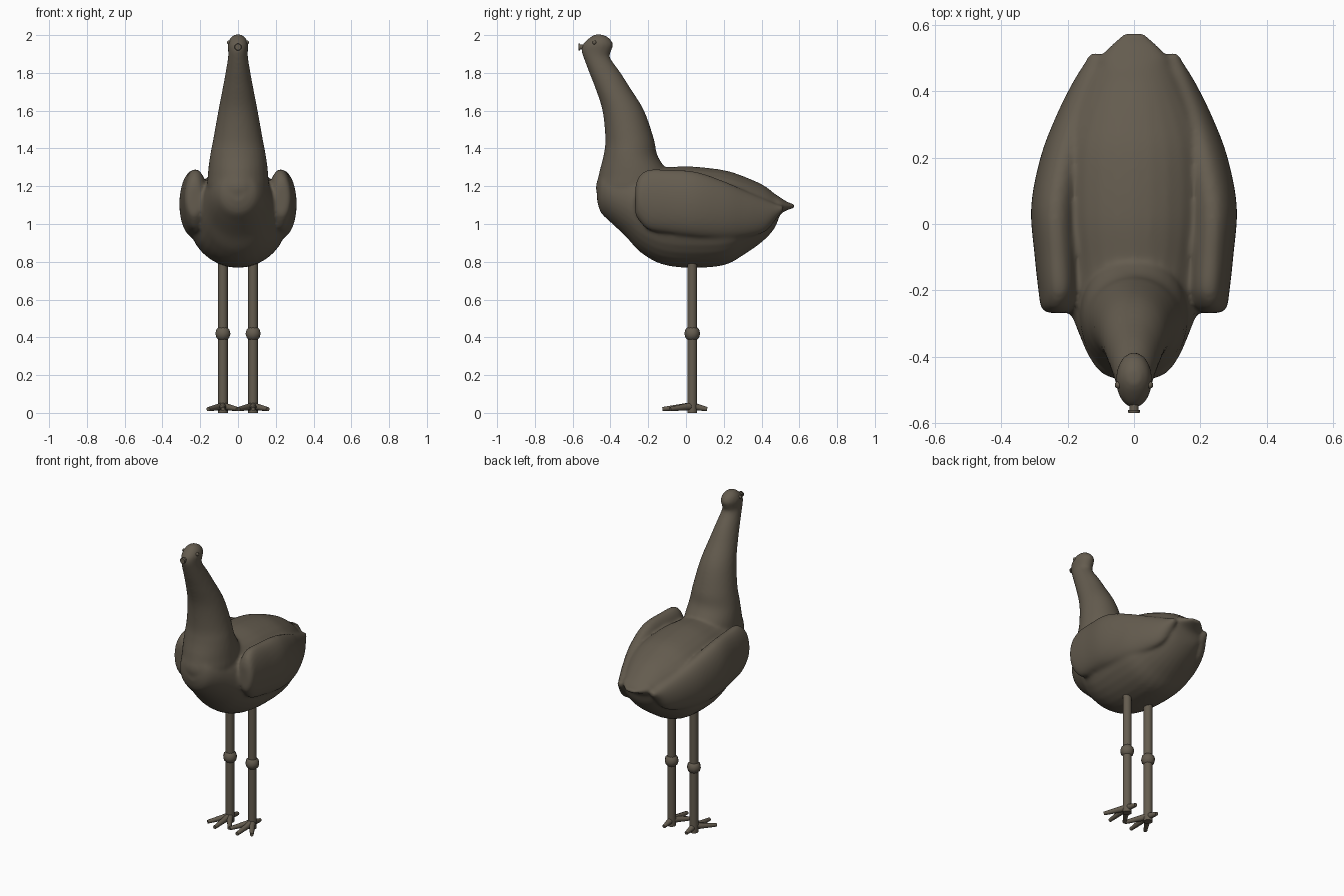
import bpy, bmesh, math
from mathutils import Vector

if "Cube" in bpy.data.objects:
    bpy.data.objects.remove(bpy.data.objects["Cube"])

mat = bpy.data.materials.new("dark taupe")
mat.diffuse_color = (0.128, 0.107, 0.078, 1)
mat.use_nodes = True
mat.node_tree.nodes["Principled BSDF"].inputs["Base Color"].default_value = mat.diffuse_color


def catmull(rows, steps=5):
    """Smoothly interpolate a short table of cross-sections."""
    out = []
    for i in range(len(rows) - 1):
        a, b = rows[max(i - 1, 0)], rows[i]
        c, d = rows[i + 1], rows[min(i + 2, len(rows) - 1)]
        for s in range(steps):
            t = s / steps
            out.append([0.5 * (2 * q + (r - p) * t + (2 * p - 5 * q + 4 * r - u) * t * t
                               + (3 * q - p - 3 * r + u) * t ** 3)
                        for p, q, r, u in zip(a, b, c, d)])
    return out + [list(rows[-1])]


def loft(bm, rows, place, n=32):
    """Closed skin through elliptical rings; place(row, cos, sin) gives a point."""
    rings = []
    for row in catmull(rows):
        rings.append([bm.verts.new(place(row, math.cos(2 * math.pi * k / n), math.sin(2 * math.pi * k / n)))
                      for k in range(n)])
    faces = []
    for a, b in zip(rings, rings[1:]):
        for k in range(n):
            j = (k + 1) % n
            faces.append(bm.faces.new((a[k], a[j], b[j], b[k])))
    faces += [bm.faces.new(rings[0]), bm.faces.new(rings[-1])]
    bmesh.ops.recalc_face_normals(bm, faces=faces)


def finish(name, bm):
    me = bpy.data.meshes.new(name)
    bm.to_mesh(me)
    bm.free()
    ob = bpy.data.objects.new(name, me)
    bpy.context.collection.objects.link(ob)
    me.materials.append(mat)
    return ob


def rod(name, p, q, r1, r2, n=12):
    """Tapered cylinder from p to q."""
    p, q = Vector(p), Vector(q)
    bm = bmesh.new()
    bmesh.ops.create_cone(bm, cap_ends=True, segments=n, radius1=r1, radius2=r2, depth=(q - p).length)
    ob = finish(name, bm)
    ob.location = (p + q) / 2
    ob.rotation_euler = (q - p).to_track_quat('Z', 'Y').to_euler()
    smooth(ob)
    return ob


def ball(name, loc, r, u=12, v=8):
    bm = bmesh.new()
    bmesh.ops.create_uvsphere(bm, u_segments=u, v_segments=v, radius=r)
    ob = finish(name, bm)
    ob.location = loc
    smooth(ob)
    return ob


def smooth(ob):
    bpy.ops.object.select_all(action='DESELECT')
    ob.select_set(True)
    bpy.context.view_layer.objects.active = ob
    bpy.ops.object.shade_smooth_by_angle(angle=math.radians(40))


bm = bmesh.new()

# Body with tail: y, top z, bottom z, half width
body = [(-.47, 1.19, 1.12, .04), (-.45, 1.27, 1.06, .095), (-.40, 1.30, 1.01, .135),
        (-.32, 1.31, .935, .17), (-.24, 1.31, .85, .20), (-.13, 1.30, .788, .238),
        (.02, 1.305, .768, .262), (.20, 1.285, .782, .26), (.31, 1.25, .84, .225),
        (.41, 1.205, .912, .165), (.47, 1.16, .98, .125), (.50, 1.14, 1.05, .105),
        (.54, 1.115, 1.075, .07), (.575, 1.105, 1.085, .03)]
loft(bm, body, lambda r, c, s: (r[3] * c, r[0], (r[1] + r[2]) / 2 + (r[1] - r[2]) / 2 * s))

# Neck and head: z, front y, back y, half width
neck = [(1.0, -.37, -.12, .12), (1.157, -.472, -.07, .16), (1.26, -.462, -.09, .16),
        (1.36, -.437, -.15, .148), (1.45, -.427, -.17, .131), (1.60, -.442, -.222, .104),
        (1.724, -.482, -.298, .080), (1.80, -.512, -.346, .066), (1.88, -.542, -.402, .053),
        (1.915, -.553, -.396, .052), (1.95, -.547, -.386, .054), (1.983, -.515, -.405, .042),
        (2.003, -.485, -.44, .018)]
loft(bm, neck, lambda r, c, s: (r[3] * c, (r[1] + r[2]) / 2 + (r[2] - r[1]) / 2 * s, r[0]))

# Folded wings: y, top z, bottom z, centre x, half width
wing = [(-.268, 1.20, 1.05, .23, .03), (-.25, 1.25, 1.02, .23, .05), (-.20, 1.287, .97, .225, .063),
        (-.10, 1.288, .95, .23, .069), (.05, 1.277, .93, .235, .075), (.20, 1.227, .92, .212, .070),
        (.32, 1.173, .93, .177, .060), (.42, 1.13, .96, .143, .045), (.48, 1.105, 1.03, .122, .03),
        (.515, 1.095, 1.07, .118, .014)]
for side in (-1, 1):
    loft(bm, wing, lambda r, c, s: (side * (r[3] + r[4] * c), r[0], (r[1] + r[2]) / 2 + (r[1] - r[2]) / 2 * s))

# Fuse into one soft skin
skin = finish("body_neck_and_wings", bm)
m = skin.modifiers.new("fuse", 'REMESH')
m.mode = 'VOXEL'
m.voxel_size = 0.01
m.use_smooth_shade = True
m = skin.modifiers.new("soften", 'SMOOTH')
m.factor = 0.5
m.iterations = 6

# Beak nub
rod("beak", (0, -.53, 1.937), (0, -.562, 1.937), .012, .014)
rod("beak_tip", (0, -.56, 1.937), (0, -.57, 1.937), .019, .017)

for side, tag in ((-1, "left"), (1, "right")):
    x, y = side * .08, .033
    ball(tag + "_eye", (side * .047, -.485, 1.961), .011)
    # Leg and knee
    rod(tag + "_leg", (x, y, 0), (x, y, .85), .026, .026, 16)
    ball(tag + "_knee", (x, y, .42), .042, 10, 6)
    # Three front toes and one back toe
    for i, (dx, ty) in enumerate(((-.078, -.085), (0, -.125), (.078, -.085), (0, .112))):
        rod(f"{tag}_toe_{i + 1}", (x, y, .036), (x + dx, ty, .02), .021, .011, 10)
